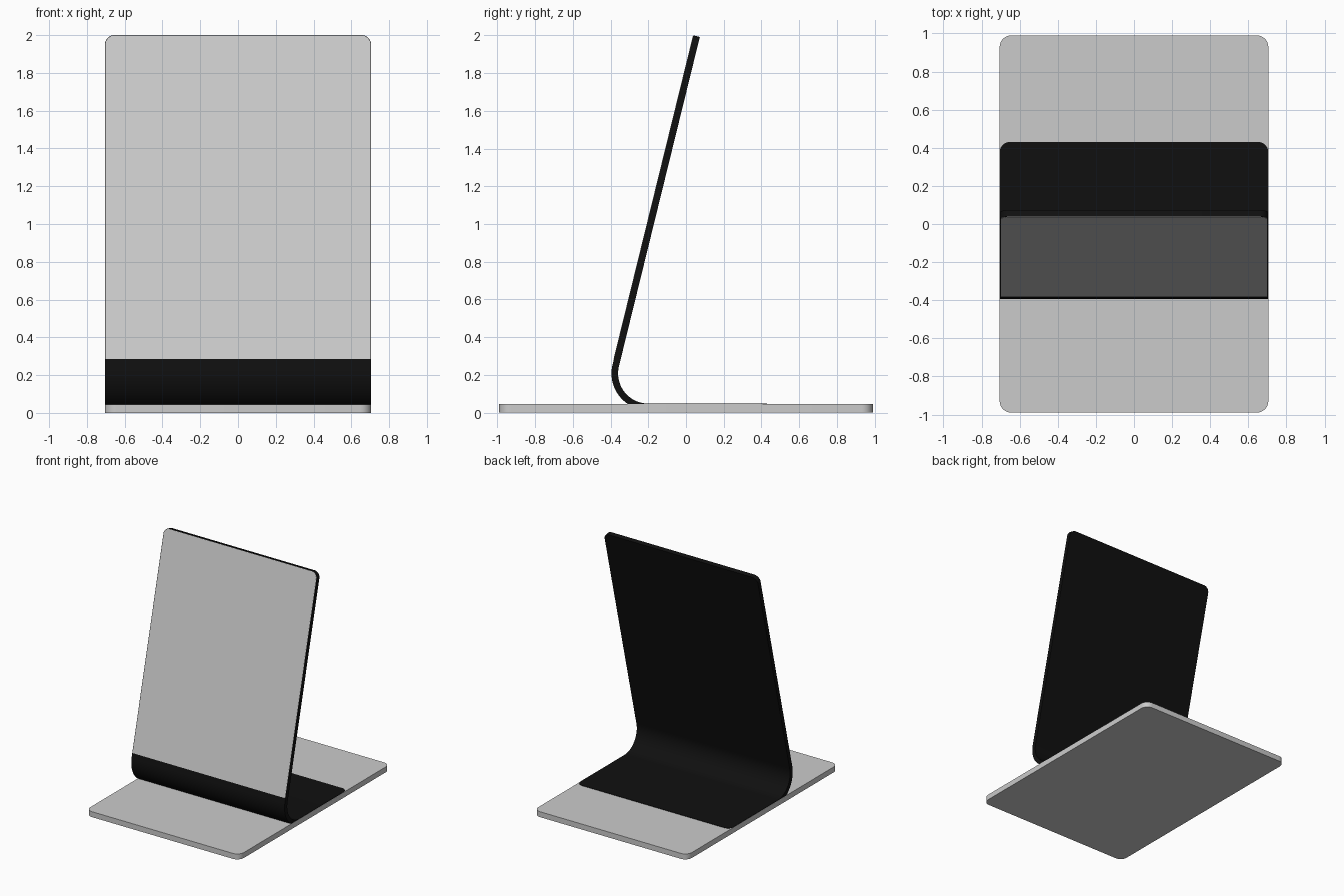
import bpy, bmesh
from math import sin, cos, pi, radians

if "Cube" in bpy.data.objects:
    bpy.data.objects.remove(bpy.data.objects["Cube"])

TILT = radians(13.8)          # backward lean of the upright
CY, CZ = -0.2, 0.208          # bend centre
R_OUT, T = 0.195, 0.035       # outer bend radius, sheet thickness
FLAT = 0.63                   # foot length
ARC = pi / 2 + TILT           # bend sweep, from straight down to the front normal
LEN = (2.0 - CZ - R_OUT * sin(TILT)) / cos(TILT)


def corner(r, steps=8):
    """(distance from end, width reduction) pairs of a rounded corner."""
    return [(r * (1 - cos(a)), r - r * sin(a))
            for a in (pi / 2 * i / steps for i in range(steps + 1))]


def loft(name, sections, color=None):
    """Skin a strip. Each section: half width, (y, z) outer, (y, z) inner."""
    bm = bmesh.new()
    rings = [[bm.verts.new(p) for p in ((-w, *o), (w, *o), (w, *i), (-w, *i))]
             for w, o, i in sections]
    for a, b in zip(rings, rings[1:]):
        for k in range(4):
            n = (k + 1) % 4
            bm.faces.new((a[k], a[n], b[n], b[k]))
    bm.faces.new(rings[0])
    bm.faces.new(rings[-1])
    bmesh.ops.recalc_face_normals(bm, faces=bm.faces)
    mesh = bpy.data.meshes.new(name)
    bm.to_mesh(mesh)
    bm.free()
    ob = bpy.data.objects.new(name, mesh)
    bpy.context.collection.objects.link(ob)
    if color:
        mat = bpy.data.materials.new(name + "_colour")
        mat.diffuse_color = color
        mat.use_nodes = True
        mat.node_tree.nodes["Principled BSDF"].inputs["Base Color"].default_value = mat.diffuse_color
        mesh.materials.append(mat)
    bpy.ops.object.select_all(action='DESELECT')
    ob.select_set(True)
    bpy.context.view_layer.objects.active = ob
    bpy.ops.object.shade_smooth_by_angle(angle=radians(30))
    return ob


def radial(a, r, along=0.0):
    """Point at radius r on the bend (a = 0 is straight down), moved along its tangent."""
    return (CY - r * sin(a) - along * cos(a),
            CZ - r * cos(a) + along * sin(a))


def sheet(w, a, along=0.0, r_out=R_OUT, r_in=R_OUT - T):
    return (w, radial(a, r_out, along), radial(a, r_in, along))


# base plate with rounded corners
W, H, Y = 0.705, 0.045, 0.99
ends = [(-Y + d, W - c) for d, c in corner(0.06)]
ends += [(-y, w) for y, w in reversed(ends)]
loft("base_plate", [(w, (y, 0), (y, H)) for y, w in ends])

# bent black sheet: foot, bend, leaning upright
WS = 0.704
foot = [sheet(WS - c, 0, d - FLAT) for d, c in corner(0.05)]
bend = [sheet(WS, ARC * i / 24) for i in range(25)]
upright = [sheet(WS - c, ARC, LEN - d) for d, c in reversed(corner(0.05))]
loft("bent_stand", foot + bend + upright, (0.005, 0.005, 0.005, 1))

# thin grey panel on the front of the upright
WP, S0 = 0.701, 0.032
face = dict(r_out=R_OUT + 0.002, r_in=R_OUT - 0.004)
panel = [sheet(WP, ARC, S0, **face)]
panel += [sheet(WP - c, ARC, LEN - 0.003 - d, **face) for d, c in reversed(corner(0.048))]
loft("front_panel", panel)
